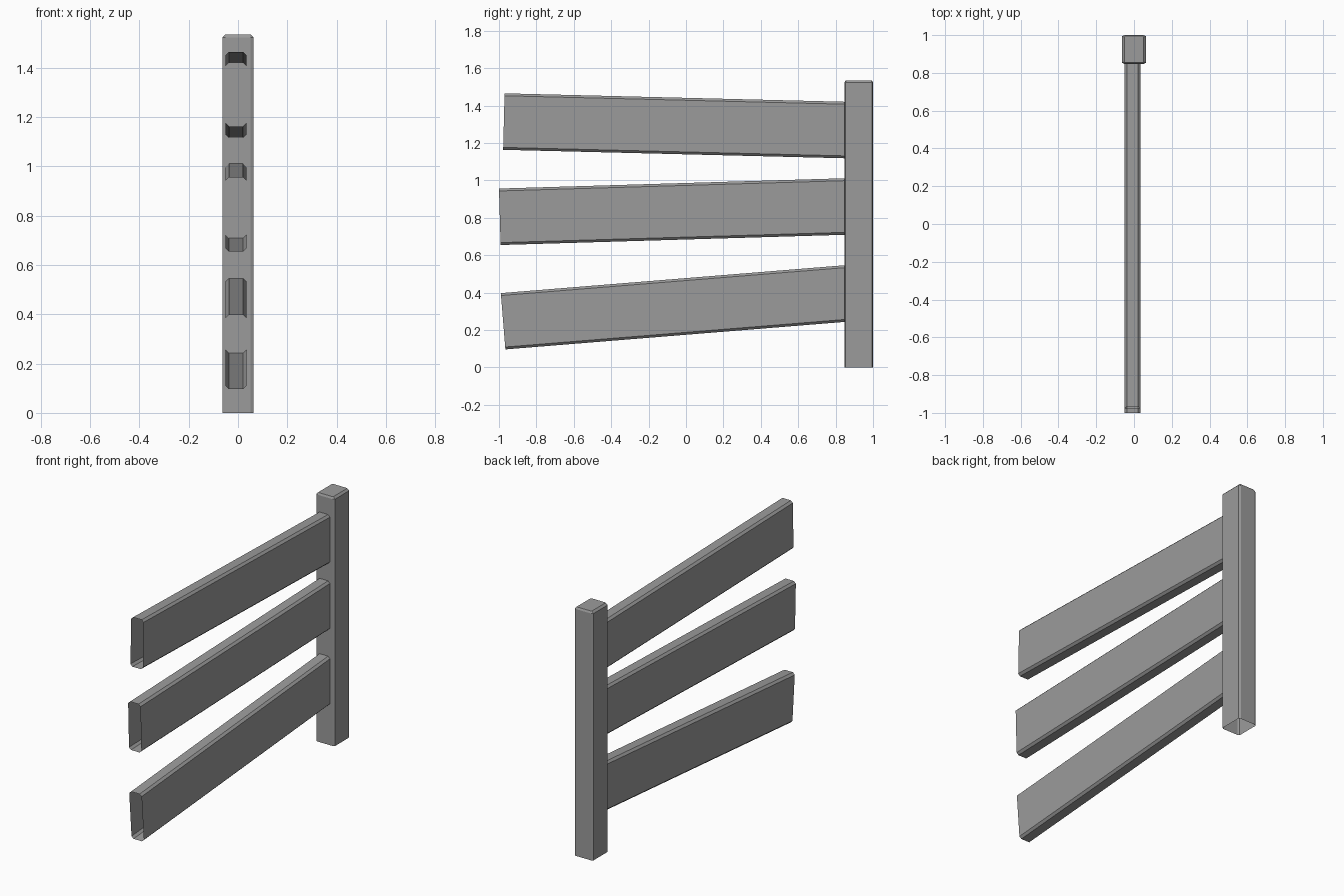
import bpy, bmesh, math
from mathutils import Vector, Matrix

cube = bpy.data.objects.get("Cube")
if cube:
    bpy.data.objects.remove(cube, do_unlink=True)

grey = bpy.data.materials.new("plain grey")
grey.use_nodes = True
colour = (0.33, 0.33, 0.33, 1)
grey.diffuse_color = colour
grey.node_tree.nodes["Principled BSDF"].inputs["Base Color"].default_value = colour


def chamfered_ring(w, h, cu, cv):
    """Rectangle outline w by h with its corners cut by cu and cv."""
    u, v = w / 2, h / 2
    return [(u - cu, -v), (u, -v + cv), (u, v - cv), (u - cu, v),
            (cu - u, v), (-u, v - cv), (-u, cv - v), (cu - u, -v)]


def loft(name, rings, cap_end=False):
    """Thin shell through matching rings, open unless the end is capped."""
    bm = bmesh.new()
    loops = [[bm.verts.new(p) for p in ring] for ring in rings]
    for a, b in zip(loops, loops[1:]):
        for i in range(len(a)):
            j = (i + 1) % len(a)
            bm.faces.new((a[i], a[j], b[j], b[i]))
    if cap_end:
        bm.faces.new(loops[-1])
    mesh = bpy.data.meshes.new(name)
    bm.to_mesh(mesh)
    bm.free()
    mesh.materials.append(grey)
    obj = bpy.data.objects.new(name, mesh)
    bpy.context.collection.objects.link(obj)
    return obj


# Upright post: hollow underneath, chamfered top
post_w, post_d, post_h, bevel = 0.127, 0.152, 1.535, 0.012
post_y = 1 - post_d / 2
outline = chamfered_ring(post_w, post_d, bevel, 0.006)
top = chamfered_ring(post_w - 2 * bevel, post_d - 0.012, 0.004, 0.004)
loft("post", [
    [(x, y + post_y, 0) for x, y in outline],
    [(x, y + post_y, post_h - bevel) for x, y in outline],
    [(x, y + post_y, post_h) for x, y in top],
], cap_end=True)

# Three tilted hollow rails: free upper corner (y, z) and height at the post
rail_h = 0.302
section = chamfered_ring(0.084, rail_h, 0.013, 0.013)
rails = {
    "upper_rail": (-0.97, 1.465, 1.42),
    "middle_rail": (-1.0, 0.956, 1.011),
    "lower_rail": (-0.99, 0.397, 0.546),
}
for name, (y0, z0, z1) in rails.items():
    angle = math.atan2(z1 - z0, 0.848 - y0)
    length = (0.9 - y0) / math.cos(angle)
    place = Matrix.Translation((-0.008, y0, z0)) @ Matrix.Rotation(angle, 4, 'X')
    loft(name, [[place @ Vector((x, s, z - rail_h / 2)) for x, z in reversed(section)]
                for s in (0, length)])
